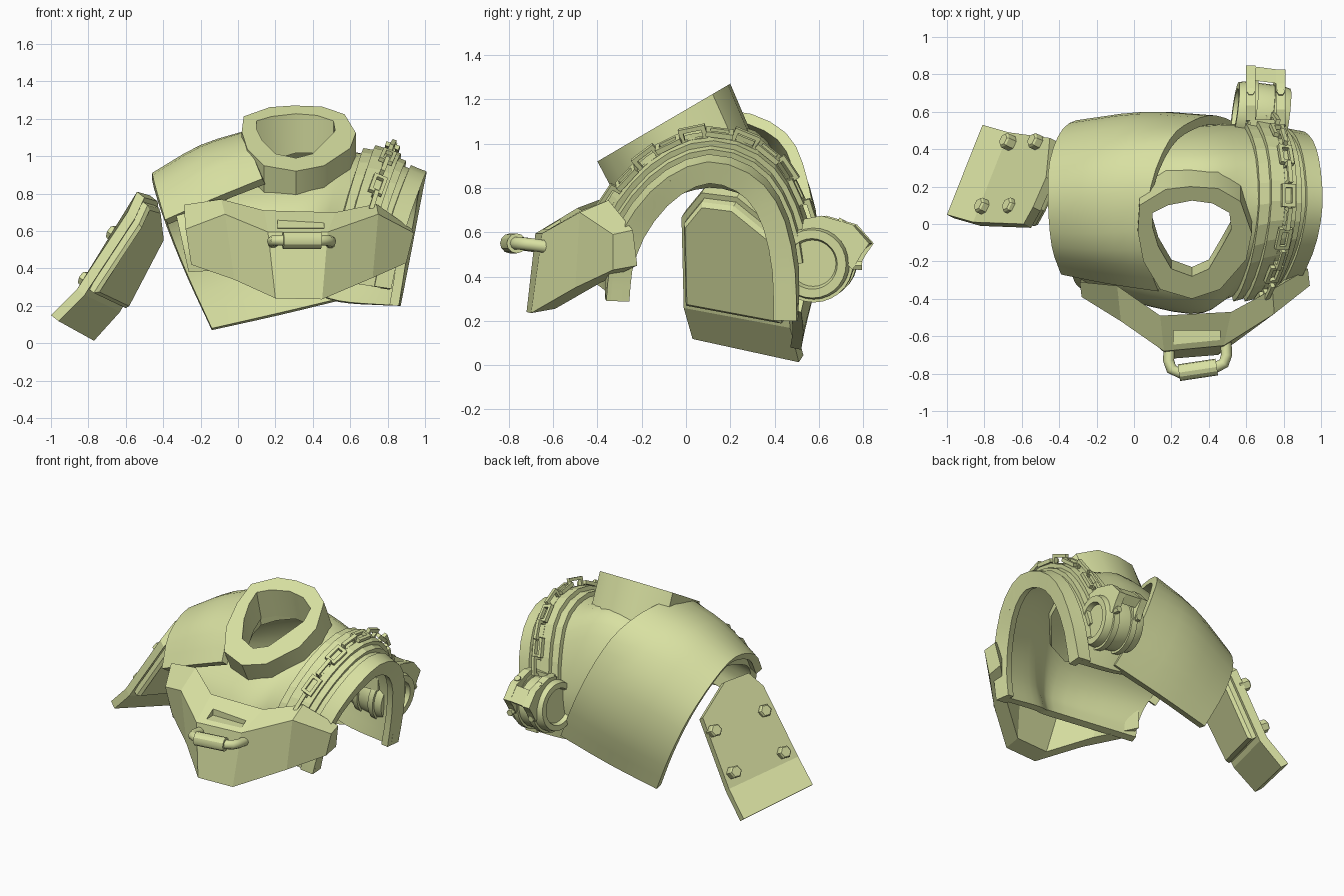
import bpy, bmesh, math
from mathutils import Vector as V

if "Cube" in bpy.data.objects:
    bpy.data.objects.remove(bpy.data.objects["Cube"])

paint = bpy.data.materials.new("pale olive")
paint.diffuse_color = (0.69, 0.75, 0.36, 1)
paint.use_nodes = True
paint.node_tree.nodes["Principled BSDF"].inputs["Base Color"].default_value = paint.diffuse_color


def make(name, verts, faces, thick=0, side=-1, cutter=None, angle=0):
    """Mesh object with optional shell thickness, cut and smoothing."""
    me = bpy.data.meshes.new(name)
    me.from_pydata([tuple(v) for v in verts], [], faces)
    me.materials.append(paint)
    if not thick:
        bm = bmesh.new()
        bm.from_mesh(me)
        bmesh.ops.recalc_face_normals(bm, faces=bm.faces)
        bm.to_mesh(me)
        bm.free()
    ob = bpy.data.objects.new(name, me)
    bpy.context.collection.objects.link(ob)
    if thick:
        m = ob.modifiers.new("shell", 'SOLIDIFY')
        m.thickness, m.offset = thick, side
    if cutter:
        m = ob.modifiers.new("cut", 'BOOLEAN')
        m.object, m.operation, m.solver = cutter, 'DIFFERENCE', 'EXACT'
    if ob.modifiers:
        dg = bpy.context.evaluated_depsgraph_get()
        ob.data = bpy.data.meshes.new_from_object(ob.evaluated_get(dg))
        ob.modifiers.clear()
    if cutter:
        bpy.data.objects.remove(cutter)
    if angle:
        bpy.ops.object.select_all(action='DESELECT')
        ob.select_set(True)
        bpy.context.view_layer.objects.active = ob
        bpy.ops.object.shade_smooth_by_angle(angle=math.radians(angle))
    return ob


def spline(pts, t):
    """Point at t in 0..1 on a smooth curve through pts."""
    n = len(pts) - 1
    i = max(0, min(int(t * n), n - 1))
    f = t * n - i
    b, c = pts[i], pts[i + 1]
    a = pts[i - 1] if i > 0 else b * 2 - c
    d = pts[i + 2] if i + 2 <= n else c * 2 - b
    return 0.5 * (b * 2 + (c - a) * f + (a * 2 - b * 5 + c * 4 - d) * f * f
                  + (b * 3 - a - c * 3 + d) * f ** 3)


def surf(stations, a, s):
    return spline([spline(st, s) for st in stations], a)


def patch(name, stations, a0, a1, s0, s1, na, ns, thick, side=-1, cutter=None, angle=30):
    vs = [surf(stations, a0 + (a1 - a0) * i / na, s0 + (s1 - s0) * j / ns)
          for i in range(na + 1) for j in range(ns + 1)]
    w = ns + 1
    fs = [(i * w + j, i * w + w + j, i * w + w + j + 1, i * w + j + 1)
          for i in range(na) for j in range(ns)]
    return make(name, vs, fs, thick, side, cutter, angle)


def loft(name, rows, closed=True, caps=False, **kw):
    """Skin equal rows of points; each row is a closed ring."""
    n, m = len(rows[0]), len(rows)
    fs = [(i * n + j, i * n + (j + 1) % n, (i + 1) % m * n + (j + 1) % n, (i + 1) % m * n + j)
          for i in range(m if closed else m - 1) for j in range(n)]
    if caps:
        fs += [tuple(range(n)), tuple((m - 1) * n + k for k in range(n))]
    return make(name, [v for r in rows for v in r], fs, **kw)


def ring(c, axis, r, n):
    q = V(axis).to_track_quat('Z', 'Y')
    return [V(c) + q @ V((r * math.cos(k * math.tau / n), r * math.sin(k * math.tau / n), 0))
            for k in range(n)]


def turned(name, c, axis, profile, n, closed=False, caps=True, angle=30):
    """Turned part: profile is (distance along axis, radius)."""
    ax = V(axis).normalized()
    return loft(name, [ring(V(c) + ax * d, ax, r, n) for d, r in profile],
                closed=closed, caps=caps, angle=angle)


# --- neck collar: tilted faceted ring ---
def on_top(p):
    return V((p[0], p[1], 0.92 + (p[1] + 0.4) * 0.585))


outer = [on_top(p) for p in ((.03, .10), (.17, .185), (.30, .20), (.45, .19), (.57, .12), (.63, -.05),
                             (.60, -.19), (.46, -.35), (.31, -.40), (.14, -.35), (.05, -.20), (.02, -.04))]
inner = [on_top(p) for p in ((.10, .06), (.18, .10), (.31, .125), (.42, .11), (.51, .06), (.52, -.03),
                             (.47, -.12), (.40, -.24), (.31, -.28), (.20, -.24), (.13, -.12), (.10, -.02))]
mid = V((.32, -.08, 1.1))
low = [p + V((0, .10, -.19 - .15 * max(0, p.y + .1))) for p in outer]
loft("neck_collar", [low, outer, inner, [p + V((0, .05, -.20)) for p in inner]], angle=38)

# --- torso shell with neck hole ---
neck_cutter = loft("neck_cutter", [[mid + (p - mid) * 1.04 + V((0, -.22 * k, k)) for p in inner]
                                   for k in (.3, -.45)], closed=False, caps=True)
neck_cutter.hide_render = True


def station(x0, slope, yz, pull=0):
    return [V((x0 + slope * z - pull * max(0, -y), y, z)) for y, z in yz]


torso = [
    station(-.18, -.22, ((-.33, .38), (-.34, .51), (-.29, .66), (-.16, .77), (.10, .85),
                         (.32, .79), (.42, .68), (.46, .58), (.48, .48))),
    station(.30, 0, ((-.46, .41), (-.48, .54), (-.43, .68), (-.30, .82), (0, 1.00),
                     (.28, 1.07), (.45, .87), (.52, .58), (.49, .30))),
    station(.50, .19, ((-.37, .34), (-.38, .52), (-.31, .73), (-.13, .92), (.10, 1.01),
                       (.33, .95), (.46, .76), (.53, .50), (.50, .22)), .15),
    station(.83, .19, ((-.34, .29), (-.32, .46), (-.24, .65), (-.09, .82), (.10, .90),
                       (.29, .84), (.41, .69), (.47, .45), (.48, .20)), .2)]
patch("torso_shell", torso, 0, 1, 0, 1, 15, 28, .05, cutter=neck_cutter)


def armspan(t):
    return 2 / 3 + t / 3


# stacked straps and rim around the arm opening
patch("arm_rim", torso, armspan(.72), 1, 0, 1, 2, 18, .02, 1)
patch("arm_rim_lining", torso, armspan(.85), 1, 0, 1, 1, 18, .085, -1)
patch("wide_strap", torso, armspan(-.08), armspan(.62), .13, .88, 3, 14, .03, 1, angle=0)
patch("narrow_strap", torso, armspan(.08), armspan(.5), .16, .86, 2, 14, .055, 1, angle=0)

# --- chain over the straps ---
LINKS = 13
for k in range(LINKS):
    s, a = .20 + .64 * k / (LINKS - 1), armspan(.33)
    p = surf(torso, a, s)
    t = (surf(torso, a, s + .01) - p).normalized()
    x = (surf(torso, a + .01, s) - p).normalized()
    nrm = x.cross(t).normalized()
    x = t.cross(nrm)
    u, w = (x, nrm) if k % 2 == 0 else (nrm, x)
    c = p + nrm * .072
    rect = ((-1, -1), (1, -1), (1, 1), (-1, 1))
    rows = [[c + t * i * L + u * j * W + w * h for i, j in rect]
            for L, W, h in ((.062, .038, -.012), (.062, .038, .012), (.042, .018, .012), (.042, .018, -.012))]
    loft("chain_link", rows)

# --- big shoulder and back plate ---
edge_arm = [V(p) for p in ((-.39, -.27, .66), (-.44, -.12, .83), (-.46, .12, .91), (-.45, .34, .83),
                           (-.38, .51, .62), (-.27, .56, .35), (-.14, .52, .07))]
edge_mid = [V(p) for p in ((-.14, -.32, .77), (-.19, -.14, .98), (-.20, .15, 1.06), (-.15, .39, .99),
                           (-.03, .56, .77), (.09, .60, .46), (.22, .53, .15))]
edge_neck = [V(p) for p in ((.13, -.36, .88), (.06, -.14, 1.07), (.09, .20, 1.15), (.19, .45, 1.05),
                            (.31, .55, .83), (.44, .58, .55), (.59, .52, .24))]
patch("shoulder_plate", [edge_arm, edge_mid, edge_neck], 0, 1, 0, 1, 6, 18, .05)

# --- chest plate: bent front, sloped top edge, notch above the handle ---
bottom = [V(p) for p in ((-.25, -.36, .42), (-.02, -.53, .34), (.20, -.72, .24),
                         (.45, -.70, .235), (.72, -.50, .35), (.90, -.33, .43))]
ridge = [V(p) for p in ((-.28, -.39, .61), (-.07, -.52, .69), (.16, -.68, .595),
                        (.48, -.65, .595), (.75, -.48, .69), (.94, -.33, .59))]
top = [V(p) for p in ((-.29, -.31, .74), (-.09, -.33, .77), (.14, -.49, .71),
                      (.52, -.47, .70), (.74, -.35, .745), (.93, -.24, .61))]
back = [p + V((0, .11, .02)) for p in bottom]
notch = loft("notch_cutter", [[V((x, y, z)) for y, z in ((-.8, .61), (-.57, .615), (-.57, .9), (-.8, .9))]
                              for x in (.21, .46)], closed=False, caps=True)
notch.hide_render = True
loft("chest_plate", [list(c) for c in zip(bottom, ridge, top, back)], closed=False, caps=True, cutter=notch)

# --- carry handle: bent rod with grip ---
path = [V(p) for p in ((.19, -.62, .53), (.185, -.73, .545), (.20, -.775, .55), (.24, -.795, .55),
                       (.44, -.765, .55), (.48, -.745, .55), (.495, -.70, .545), (.49, -.60, .53))]
rows = []
for i, p in enumerate(path):
    d = path[min(i + 1, 7)] - path[max(i - 1, 0)]
    z = V((0, 0, 1))
    sd = d.cross(z).normalized()
    rows.append([p + (sd * math.cos(k * math.tau / 10) + z * math.sin(k * math.tau / 10)) * .03
                 for k in range(10)])
loft("handle_rod", rows, closed=False, caps=True, angle=40)
turned("handle_grip", (.24, -.795, .55), (.2, .03, 0), ((0, .034), (0, .045), (.205, .045), (.205, .034)), 12)

# --- hanging arm plate: faceted outline with a bent lower flap ---
outline = [V(p) for p in ((-.59, 0, .70), (-.54, .09, .81), (-.47, .25, .79), (-.45, .46, .62),
                          (-.67, .49, .20), (-.81, .53, .045), (-1.0, .05, .15), (-.86, .01, .29))]
inward = V((.71, -.36, -.56)).normalized()
n = len(outline)
pad_v = outline + [p + inward * .055 for p in outline]
pad_f = [(0, 1, 2, 3, 4, 7), (7, 4, 5, 6), (8, 9, 10, 11, 12, 15), (15, 12, 13, 14)]
pad_f += [(k, (k + 1) % n, n + (k + 1) % n, n + k) for k in range(n)]
make("arm_plate", pad_v, pad_f)
main = [outline[k] for k in (0, 1, 2, 3, 4, 7)]
centre = sum(main, V()) / 6
loft("arm_plate_padding", [[centre + (p - centre) * s + inward * d for p in main]
                           for s, d in ((.9, .05), (.9, .085), (.84, .105))], closed=False, caps=True)
normal = (outline[4] - outline[0]).cross(outline[3] - outline[7]).normalized()
if normal.x > 0:
    normal = -normal
for x, y in ((-.665, .435), (-.515, .435), (-.80, .09), (-.65, .09)):
    z = centre.z - (normal.x * (x - centre.x) + normal.y * (y - centre.y)) / normal.z
    turned("plate_bolt", (x, y, z), normal, ((-.03, .042), (.035, .042), (.045, .034)), 6, angle=0)

# --- back canister with clamp ---
axis = V((1, -.13, -.10)).normalized()
hub = V((.54, .605, .485))
turned("canister", hub, axis, ((.03, .11), (0, .12), (0, .155), (.04, .165), (.24, .165), (.28, .155),
                               (.28, .115), (.25, .105)), 28)
for d in (.06, .19):
    turned("canister_band", hub, axis, ((d, .15), (d, .18), (d + .04, .18), (d + .04, .15)), 28,
           closed=True, caps=False)
lug = ((.54, .61), (.55, .66), (.63, .675), (.77, .635), (.845, .55), (.81, .50), (.77, .43), (.74, .46), (.72, .56))
for x in (.60, .76):
    loft("clamp_cheek", [[V((x + w, y - .13 * (x - .62), z)) for y, z in lug] for w in (0, .05)],
         closed=False, caps=True)
    for y, z in ((.70, .64), (.775, .45)):
        turned("clamp_bolt", (x + .025, y, z), (0, y - .60, z - .46), ((-.02, .022), (.02, .022)), 6, angle=0)
bar = ((.79, .51), (.77, .63), (.845, .55))
loft("clamp_bar", [[V((x, y - .13 * (x - .62), z)) for y, z in bar] for x in (.62, .80)], closed=False, caps=True)
bar = ((.42, .55), (.42, .64), (.56, .66), (.56, .60))
loft("canister_mount", [[V((x, y, z)) for y, z in bar] for x in (.62, .77)], closed=False, caps=True)
